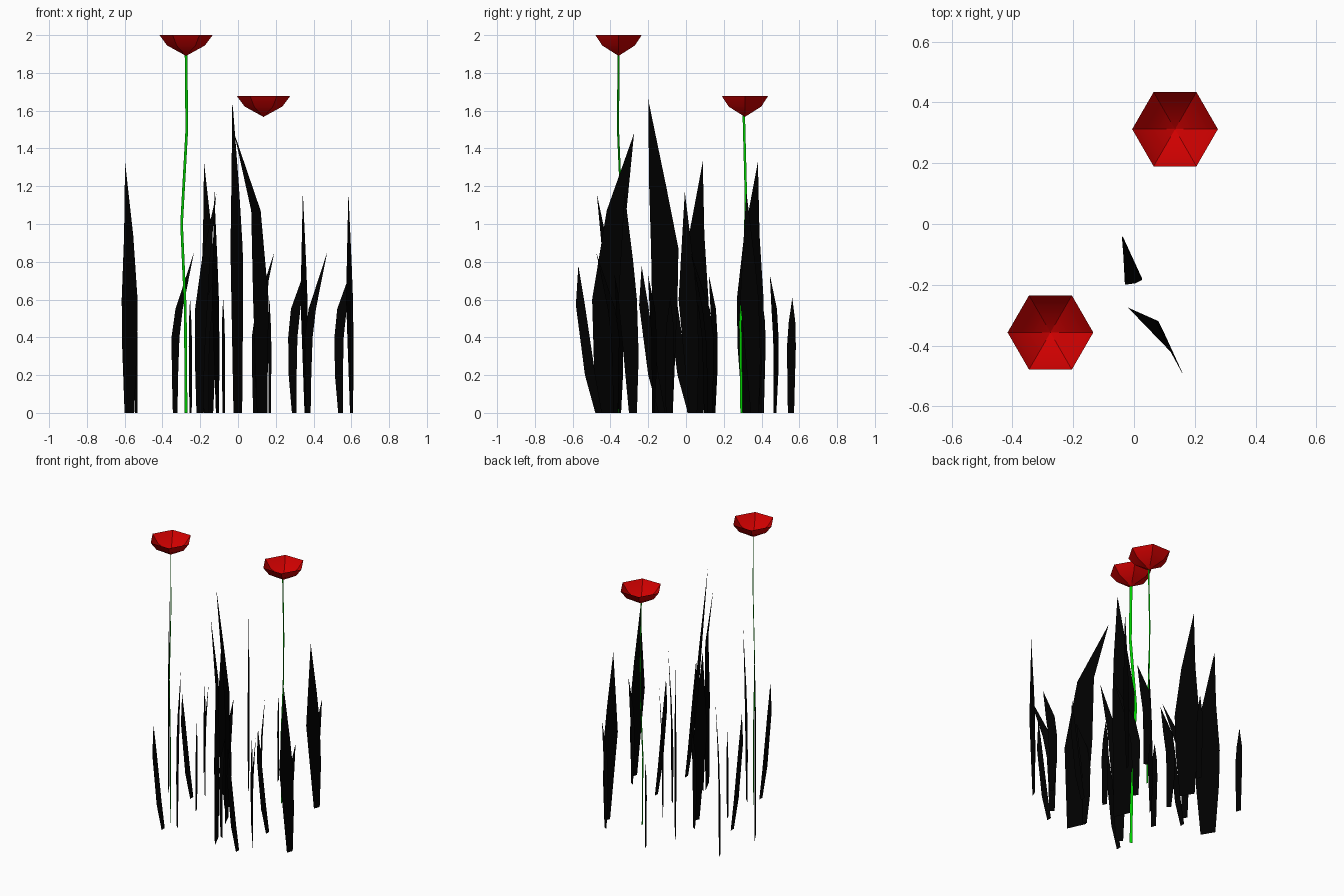
import bpy, math
from mathutils import Vector

cube = bpy.data.objects.get("Cube")
if cube:
    bpy.data.objects.remove(cube, do_unlink=True)


def material(name, colour):
    mat = bpy.data.materials.new(name)
    mat.use_nodes = True
    mat.diffuse_color = (*colour, 1)
    bsdf = next(n for n in mat.node_tree.nodes if n.type == "BSDF_PRINCIPLED")
    bsdf.inputs["Base Color"].default_value = (*colour, 1)
    return mat


RED = material("petal red", (0.64, 0, 0))
GREEN = material("stem green", (0, 0.6, 0))
BLACK = material("blade black", (0, 0, 0))


def mesh_object(name, verts, faces, mat):
    mesh = bpy.data.meshes.new(name)
    mesh.from_pydata(verts, [], faces)
    mesh.materials.append(mat)
    obj = bpy.data.objects.new(name, mesh)
    bpy.context.collection.objects.link(obj)
    return obj


def ribbon(name, pairs, mat, tip=None):
    """Strip of quads through pairs of points, closed by an optional pointed tip."""
    verts = [v for pair in pairs for v in pair]
    faces = [(i, i + 1, i + 3, i + 2) for i in range(0, len(verts) - 2, 2)]
    if tip:
        n = len(verts)
        verts.append(tip)
        faces.append((n - 2, n - 1, n))
    return mesh_object(name, verts, faces, mat)


def blade(name, origin, direction, rows, tip):
    """Flat upright leaf; rows are (height, left, right) along the direction."""
    def at(t, z):
        return Vector((origin[0] + direction[0] * t, origin[1] + direction[1] * t, z))
    pairs = [(at(a, z), at(b, z)) for z, a, b in rows]
    ribbon(name, pairs, BLACK, at(*tip))


# Leaf kinds: direction, rows, tip (offset, height), places
LEAVES = {
    "tall_blade": ((-.51, .86),
                   [(0, -.05, .05), (.35, -.08, .075), (.6, -.085, .08), (.94, -.04, .055)],
                   (.045, 1.33), [(-.575, .05), (-.157, .342)]),
    "curved_blade": ((.86, -.5),
                     [(0, -.017, .012), (.2, -.037, .012), (.4, -.04, .017), (.55, -.023, .035)],
                     (.052, .73), [(.3, .47), (.545, -.175), (-.165, .147), (.12, -.352)]),
    "pointed_blade": ((.35, .935),
                      [(0, 0, .045), (.3, -.03, .055), (.6, -.06, .045), (.8, -.048, .024)],
                      (-.025, 1.17), [(.352, .343), (.593, -.302), (-.117, .017)]),
    "leaning_blade": ((.7, -.72),
                      [(0, 0, .035), (.2, -.007, .04), (.4, -.01, .05), (.55, .02, .075)],
                      (.16, .85), [(.36, -.36), (.08, .14), (-.345, .12)]),
    "high_leaning_blade": ((.72, -.7),
                           [(0, 0, .05), (.3, -.012, .06), (.55, -.01, .08), (.81, .04, .1)],
                           (.146, 1.16), [(-.22, -.37)]),
    "drooping_blade": ((0, 1),
                       [(0, -.01, .025), (.2, -.065, -.01), (.57, -.113, -.065)],
                       (-.1, .78), [(.32, -.47), (.32, -.135), (-.38, .02), (-.26, -.47)]),
    "short_blade": ((-.35, .94),
                    [(0, -.02, .015), (.35, -.025, .025), (.48, -.015, .022)],
                    (.005, .61), [(-.077, .558), (-.54, .398), (-.252, -.102), (.168, -.088)]),
}
for kind, (direction, rows, tip, places) in LEAVES.items():
    for i, place in enumerate(places, 1):
        blade(f"{kind}_{i}", place, direction, rows, tip)

# Two big bending leaves in the middle
ribbon("centre_blade", [((.022, -.175, 0), (-.024, -.07, 0)),
                        ((.027, -.18, .6), (-.035, -.045, .6)),
                        ((.025, -.185, .87), (-.04, -.04, .87)),
                        ((.005, -.195, 1.2), (-.035, -.105, 1.2))],
       BLACK, (-.03, -.2, 1.66))
ribbon("bending_blade", [((.155, -.48, 0), (.1, -.36, 0)),
                         ((.162, -.497, .6), (.08, -.32, .6)),
                         ((.12, -.42, 1.07), (.07, -.315, 1.07))],
       BLACK, (-.02, -.275, 1.48))


# Flowers: open cup of six rounded petals on a flat bending stem
def flower(name, centre, top, direction, half_width, bends):
    x, y = centre
    sides = 6
    verts, faces = [], []
    for k in range(sides):
        def at(step, radius, drop):
            a = math.tau * (k + step) / sides
            return (x + radius * math.cos(a), y + radius * math.sin(a), top - drop)
        n = len(verts)
        verts += [at(0, 0, .11), at(0, .1, .055), at(1, .1, .055),
                  at(1, .141, 0), at(0, .141, 0)]
        faces += [(n, n + 2, n + 1), (n + 1, n + 2, n + 3, n + 4)]
    petals = mesh_object(f"{name}_petals", verts, faces, RED)
    for face in petals.data.polygons:
        face.use_smooth = True

    d = Vector((*direction, 0)).normalized()
    pairs = []
    for z, shift in bends:
        p = Vector((x, y, z)) + d * shift
        pairs.append((p - d * half_width, p + d * half_width))
    ribbon(f"{name}_stem", pairs, GREEN)


flower("tall_flower", (-.275, -.357), 2, (.77, -.6), .009,
       [(0, 0), (.55, -.005), (1, -.03), (1.5, .005), (1.9, 0)])
flower("low_flower", (.135, .312), 1.677, (0, 1), .0065,
       [(0, -.018), (.48, -.024), (.85, 0), (1.15, .005), (1.575, -.006)])
